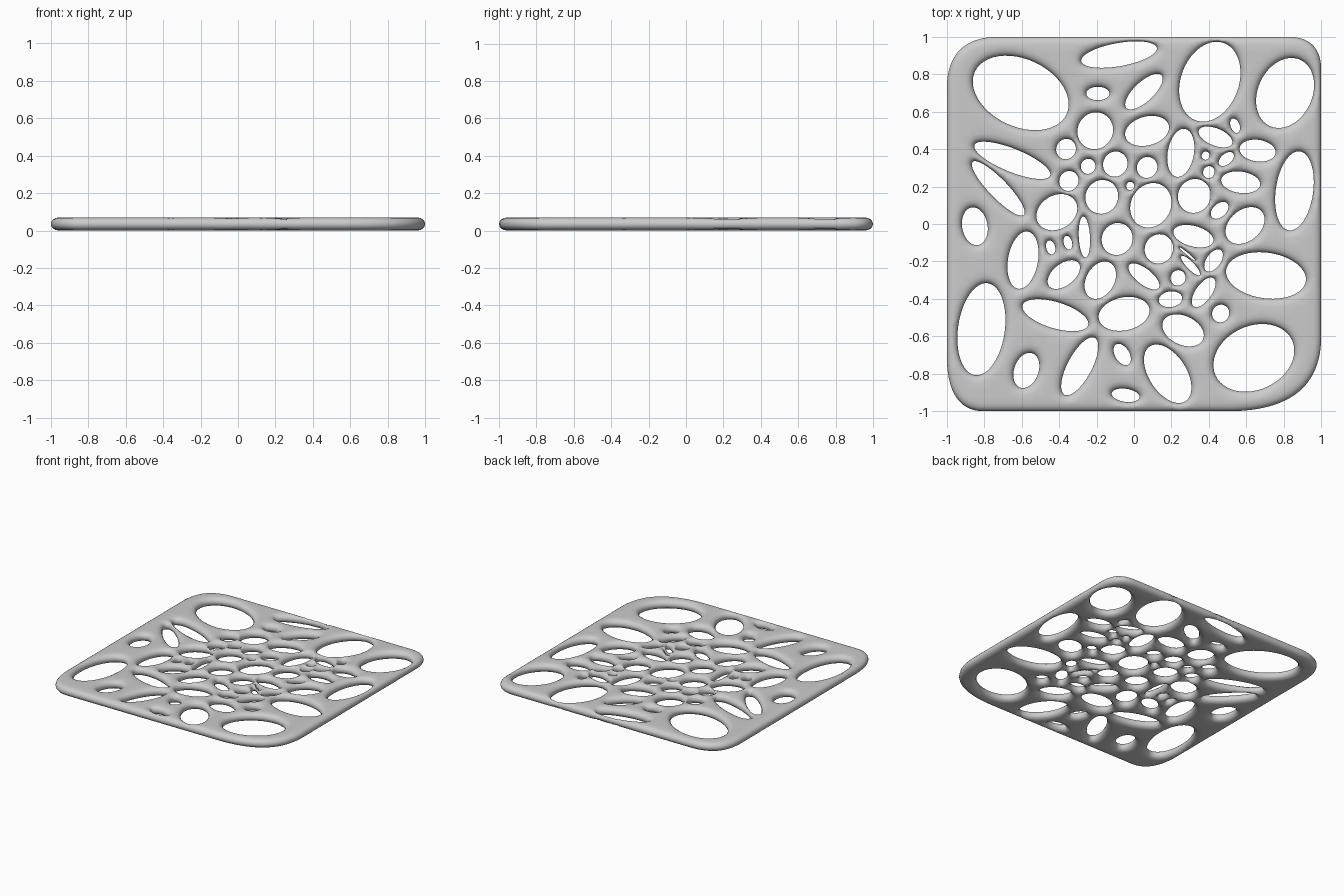
import bpy, bmesh
from math import sin, cos, radians, pi, sqrt
from mathutils import Vector, kdtree
from mathutils.geometry import delaunay_2d_cdt

if "Cube" in bpy.data.objects:
    bpy.data.objects.remove(bpy.data.objects["Cube"])

HALF = 0.035       # half thickness of the plate
ROUND = 0.045      # width of the rounded edge

# Large ovals: x, y, half length, half width, angle
LARGE = [
    (-.605, .70, .27, .18, -25), (-.08, .905, .205, .062, 10), (.405, .76, .22, .155, 70),
    (.807, .70, .195, .145, 65), (.857, .177, .213, .10, 82), (.705, -.275, .215, .122, -8),
    (.64, -.715, .225, .17, 25), (.18, -.80, .175, .10, -57), (-.29, -.76, .172, .065, 62),
    (-.575, -.782, .097, .065, 70), (-.815, -.562, .248, .125, 82), (-.85, -.012, .102, .068, 100),
    (-.65, .34, .218, .062, -22), (-.725, .19, .197, .05, -46), (-.045, -.915, .075, .035, -8),
    (-.42, -.487, .183, .07, -17), (.053, .707, .128, .052, 43), (-.593, -.193, .155, .08, 80),
    (-.053, -.48, .138, .088, 12), (.262, -.568, .117, .077, -25), (-.412, .063, .115, .09, 30),
    (.07, .497, .12, .077, 15), (.25, .38, .13, .07, 80), (.317, -.065, .11, .055, -15),
    (-.265, -.07, .11, .03, 93), (.593, -.008, .117, .083, 40), (.57, .223, .105, .057, -8),
    (.66, .392, .097, .058, -8), (.09, .10, .123, .106, 60),
]
# Round holes: x, y, radius
CIRCLES = [
    (-.207, .498, .098), (-.172, .145, .09), (-.09, -.08, .085), (.133, -.133, .078),
    (.322, .15, .09), (-.10, .32, .067), (.07, .302, .056), (-.245, .308, .04),
    (-.02, .203, .022), (.463, -.478, .047), (-.348, .23, .053), (-.363, .40, .054),
    (.235, -.288, .041), (.383, .365, .022), (.40, .277, .032),
]
# Small ovals and slits: x, y, half length, half width, angle
SMALL = [
    (-.18, -.30, .107, .075, 60), (-.375, -.27, .10, .058, 38), (.053, -.28, .10, .042, -38),
    (.372, -.365, .092, .043, 55), (.425, -.195, .068, .038, 55), (.195, -.402, .063, .042, 8),
    (-.193, .697, .062, .036, 0), (.435, .465, .096, .046, -22), (.54, .525, .04, .024, 110),
    (.493, .347, .048, .028, 40), (.457, .073, .055, .035, 42), (-.063, -.697, .063, .038, -58),
    (-.445, -.125, .038, .024, 105), (-.353, -.10, .038, .022, 105),
    (.302, -.222, .07, .02, -46), (.285, -.16, .055, .006, -40),
]


def oval(x, y, a, b, deg, n=48):
    c, s = cos(radians(deg)), sin(radians(deg))
    pts = []
    for i in range(n):
        u, v = a * cos(2 * pi * i / n), b * sin(2 * pi * i / n)
        pts.append(Vector((x + u * c - v * s, y + u * s + v * c)))
    return pts


def outline():
    # Square with four differently softened corners: corner, reach before, reach after
    corners = [((1, -1), .50, .40), ((1, 1), .18, .18), ((-1, 1), .28, .28), ((-1, -1), .30, .20)]
    pts, dirs = [], [Vector((1, 0)), Vector((0, 1)), Vector((-1, 0)), Vector((0, -1))]
    for i, (co, r0, r1) in enumerate(corners):
        p = Vector(co)
        s, e = p - dirs[i] * r0, p + dirs[(i + 1) % 4] * r1
        for k in range(25):
            t = k / 24
            pts.append(s * (1 - t) ** 2 + p * 2 * t * (1 - t) + e * t * t)
        nxt, q0, _ = corners[(i + 1) % 4]
        goal = Vector(nxt) - dirs[(i + 1) % 4] * q0
        pts += [e.lerp(goal, k / 50) for k in range(1, 50)]
    return pts


holes = [oval(*h) for h in LARGE + SMALL] + [oval(x, y, r * 1.02, r * .96, 60) for x, y, r in CIRCLES]
loops = [outline()] + holes

# Distance lookup to the nearest edge
samples = [l[i].lerp(l[(i + 1) % len(l)], k / 6) for l in loops for i in range(len(l)) for k in range(6)]
tree = kdtree.KDTree(len(samples))
for i, p in enumerate(samples):
    tree.insert((p.x, p.y, 0), i)
tree.balance()


def edge_dist(p):
    return tree.find((p.x, p.y, 0))[2]


# Outline loops, offset rings around them, and a loose interior grid
verts, faces = [], []
for l in loops:
    faces.append(list(range(len(verts), len(verts) + len(l))))
    verts += l
for j, l in enumerate(loops):
    for d in (.004, .012, .024, .042):
        for i in range(len(l)):
            t = (l[(i + 1) % len(l)] - l[i - 1]).normalized()
            n = Vector((t.y, -t.x)) * (-1 if j == 0 else 1)
            p = l[i] + n * d
            if edge_dist(p) > d * .93:
                verts.append(p)
for i in range(-24, 25):
    for k in range(-24, 25):
        p = Vector((i * .04, k * .04))
        if edge_dist(p) > .055:
            verts.append(p)

# Fill between the outline and the holes
res = delaunay_2d_cdt(verts, [], faces, 0, 1e-6)
flat = res[0]
tris = [f for f, src in zip(res[2], res[5]) if list(src) == [0]]


def height(p):
    d = edge_dist(p)
    if d < 1e-4:
        return 0.0
    t = min(d / ROUND, 1)
    return HALF * sqrt(1 - (1 - t) ** 2)


# Puff the flat web into a plate with rounded edges, top and bottom
hs = [height(p) for p in flat]
n = len(flat)
co = [(p.x, p.y, HALF + h) for p, h in zip(flat, hs)] + [(p.x, p.y, HALF - h) for p, h in zip(flat, hs)]
fs = [tuple(f) for f in tris] + [tuple(v + n for v in reversed(f)) for f in tris]
mesh = bpy.data.meshes.new("perforated_plate")
mesh.from_pydata(co, [], fs)
bm = bmesh.new()
bm.from_mesh(mesh)
bmesh.ops.remove_doubles(bm, verts=bm.verts, dist=1e-6)
bmesh.ops.delete(bm, geom=[v for v in bm.verts if not v.link_faces], context='VERTS')
bmesh.ops.recalc_face_normals(bm, faces=bm.faces)
for f in bm.faces:
    f.smooth = True
bm.to_mesh(mesh)
bm.free()
plate = bpy.data.objects.new("perforated_plate", mesh)
bpy.context.collection.objects.link(plate)
